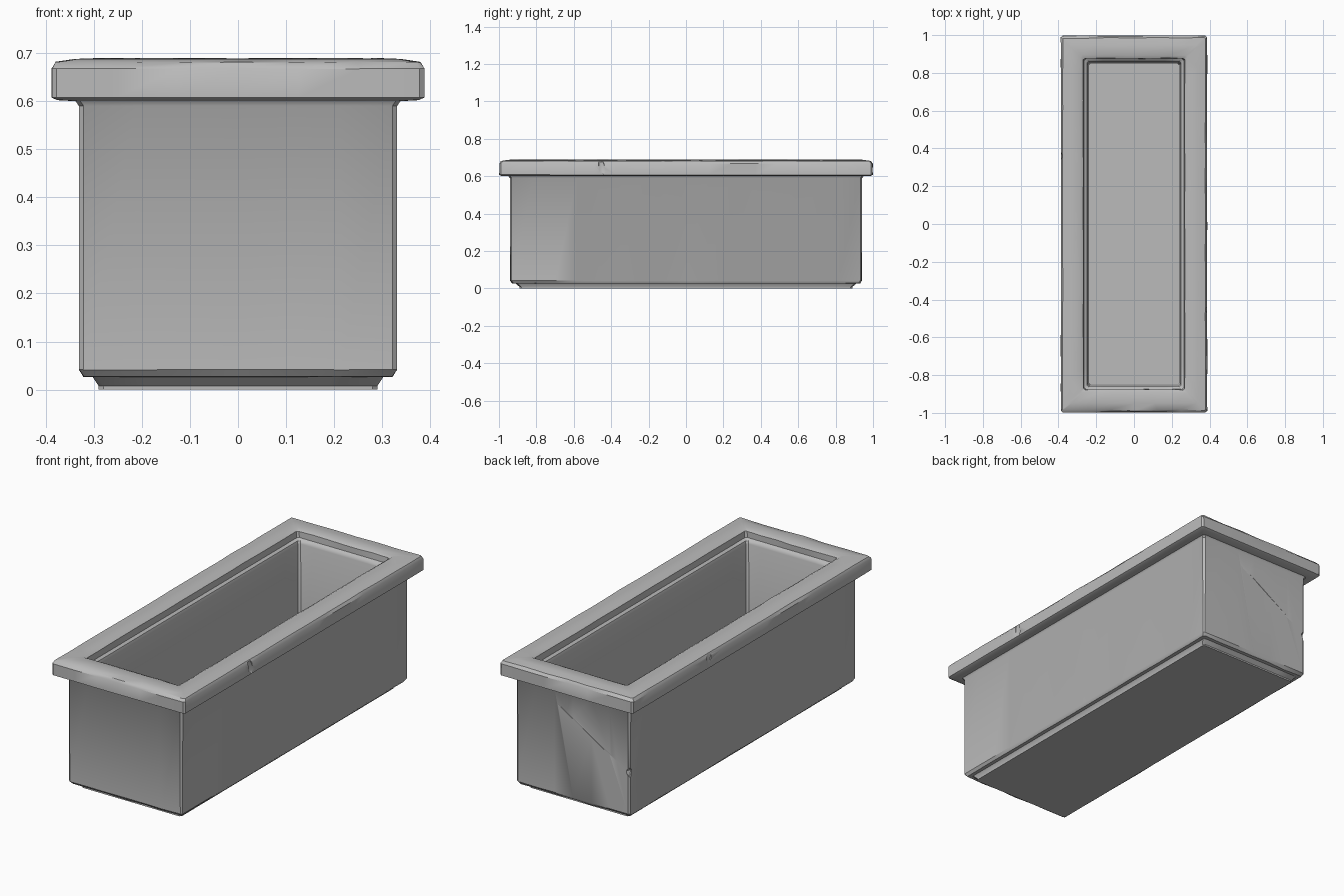
import bpy, bmesh, math, random
from mathutils import Vector

random.seed(4)
if "Cube" in bpy.data.objects:
    bpy.data.objects.remove(bpy.data.objects["Cube"])

stone = bpy.data.materials.new("grey_stone")
stone.use_nodes = True
grey = (0.5, 0.5, 0.5, 1)
stone.diffuse_color = grey
bsdf = stone.node_tree.nodes["Principled BSDF"]
bsdf.inputs["Base Color"].default_value = grey
bsdf.inputs["Roughness"].default_value = 0.8


def make_object(name, bm):
    bmesh.ops.recalc_face_normals(bm, faces=bm.faces)
    mesh = bpy.data.meshes.new(name)
    bm.to_mesh(mesh)
    bm.free()
    mesh.materials.append(stone)
    obj = bpy.data.objects.new(name, mesh)
    bpy.context.collection.objects.link(obj)
    return obj


def ring(bm, hx, hy, z, wear):
    """Rectangular loop with clipped corners and slightly worn edges."""
    c = 0.01
    ends = [(hx, -hy + c), (hx, hy - c), (hx - c, hy), (-hx + c, hy),
            (-hx, hy - c), (-hx, -hy + c), (-hx + c, -hy), (hx - c, -hy)]
    verts = []
    for i in range(0, 8, 2):
        a, b = Vector(ends[i]), Vector(ends[i + 1])
        steps = 16 if i % 4 == 0 else 6
        for s in range(steps + 1):
            p = a.lerp(b, s / steps)
            inset = 1 - random.uniform(0, wear)
            if i % 4 == 0:
                p.x *= inset
            else:
                p.y *= inset
            verts.append(bm.verts.new((p.x, p.y, z - random.uniform(0, wear) * 0.2)))
    return verts


# Profile from the foot, up the outside, over the rim and down to the floor:
# half width, half length, height, wear
profile = [
    (0.29, 0.89, 0, 0), (0.29, 0.89, 0.008, 0), (0.302, 0.91, 0.026, 0),
    (0.322, 0.932, 0.028, 0.008), (0.331, 0.942, 0.042, 0.004),
    (0.331, 0.942, 0.59, 0), (0.338, 0.949, 0.6, 0),
    (0.375, 0.987, 0.602, 0), (0.388, 0.999, 0.608, 0.003),
    (0.388, 0.999, 0.668, 0.004), (0.38, 0.99, 0.682, 0.01),
    (0.34, 0.95, 0.688, 0.004), (0.285, 0.895, 0.69, 0.006),
    (0.27, 0.88, 0.682, 0.01), (0.264, 0.875, 0.65, 0),
    (0.25, 0.863, 0.642, 0), (0.245, 0.857, 0.628, 0),
    (0.238, 0.85, 0.05, 0),
]
bm = bmesh.new()
rings = [ring(bm, *row) for row in profile]
for lower, upper in zip(rings, rings[1:]):
    for i in range(len(lower)):
        j = (i + 1) % len(lower)
        bm.faces.new((lower[i], lower[j], upper[j], upper[i]))
bm.faces.new(rings[0])
bm.faces.new(rings[-1])
trough = make_object("stone_planter", bm)


def chip(name, location, size, rotation):
    """Carve a small diamond-section groove or dent."""
    bm = bmesh.new()
    bmesh.ops.create_icosphere(bm, subdivisions=1, radius=1)
    cutter = make_object(name, bm)
    cutter.location, cutter.scale, cutter.rotation_euler = location, size, rotation
    cutter.hide_render = True
    mod = trough.modifiers.new(name, 'BOOLEAN')
    mod.operation = 'DIFFERENCE'
    mod.solver = 'EXACT'
    mod.object = cutter
    bpy.context.view_layer.update()
    bpy.context.view_layer.objects.active = trough
    bpy.ops.object.modifier_apply(modifier=name)
    bpy.data.objects.remove(cutter)


# Chipped rim, chipped back corner and the shallow crack leading to it
chip("rim_chip", (0.394, -0.45, 0.65), (0.018, 0.022, 0.06), (0.2, 0, 0))
chip("small_rim_chip", (-0.392, 0.36, 0.67), (0.014, 0.025, 0.04), (0, 0, 0))
chip("corner_chip", (-0.338, 0.945, 0.26), (0.03, 0.025, 0.035), (0, 0.4, 0))
chip("back_crack", (-0.1, 0.945, 0.4), (0.3, 0.007, 0.008), (0, -math.radians(32), 0))

# Smooth rounded edges
bpy.ops.object.select_all(action='DESELECT')
trough.select_set(True)
bpy.context.view_layer.objects.active = trough
bpy.ops.object.shade_smooth_by_angle(angle=math.radians(35))
